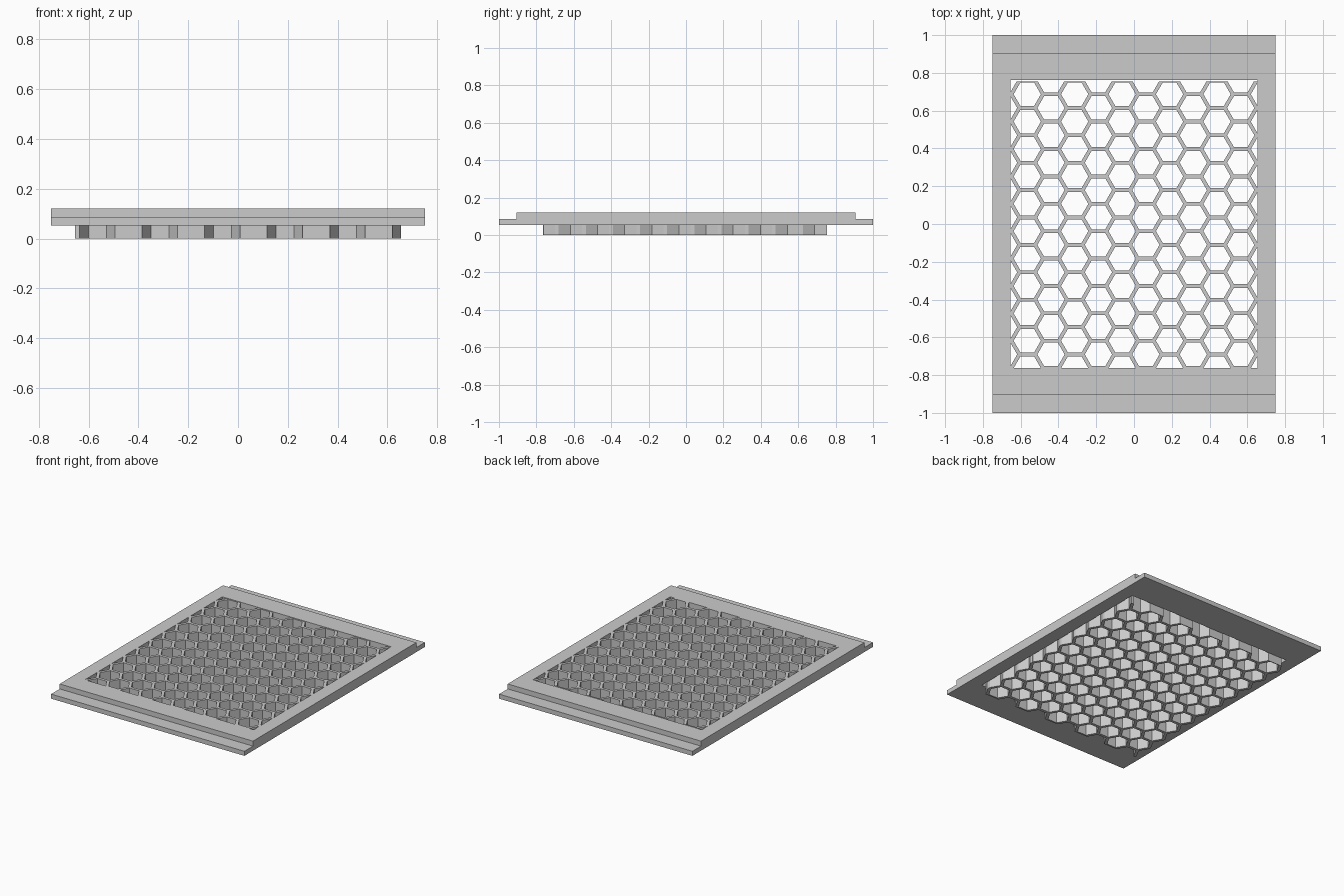
import bpy, bmesh, math

if "Cube" in bpy.data.objects:
    bpy.data.objects.remove(bpy.data.objects["Cube"])

grey = bpy.data.materials.new("light grey")
grey.diffuse_color = (0.6, 0.6, 0.6, 1)
grey.use_nodes = True
grey.node_tree.nodes["Principled BSDF"].inputs["Base Color"].default_value = grey.diffuse_color


def prism(name, outlines, depth):
    """Closed prisms made by extruding flat outlines along a vector."""
    bm = bmesh.new()
    for pts in outlines:
        face = bm.faces.new([bm.verts.new(p) for p in pts])
        out = bmesh.ops.extrude_face_region(bm, geom=[face], use_keep_orig=True)
        moved = [v for v in out["geom"] if isinstance(v, bmesh.types.BMVert)]
        bmesh.ops.translate(bm, verts=moved, vec=depth)
    bmesh.ops.recalc_face_normals(bm, faces=bm.faces)
    mesh = bpy.data.meshes.new(name)
    bm.to_mesh(mesh)
    bm.free()
    mesh.materials.append(grey)
    obj = bpy.data.objects.new(name, mesh)
    bpy.context.collection.objects.link(obj)
    return obj


def rect(x0, x1, y0, y1, z):
    return [(x0, y0, z), (x1, y0, z), (x1, y1, z), (x0, y1, z)]


def cut(target, cutter):
    mod = target.modifiers.new("cut", "BOOLEAN")
    mod.operation = "DIFFERENCE"
    mod.solver = "EXACT"
    mod.object = cutter
    bpy.context.view_layer.objects.active = target
    bpy.ops.object.modifier_apply(modifier=mod.name)
    bpy.data.objects.remove(cutter)


# Frame: stepped side profile swept across the width, with a window
LOW, LIP, TOP = 0.053, 0.085, 0.12
half = [(1.0, LOW), (1.0, LIP), (0.905, LIP), (0.905, TOP)]
profile = half + [(-y, z) for y, z in reversed(half)]
frame = prism("frame", [[(-0.75, y, z) for y, z in profile]], (1.5, 0, 0))
cut(frame, prism("window_cutter", [rect(-0.655, 0.655, -0.762, 0.762, -0.1)], (0, 0, 0.4)))

# Honeycomb grille: slab pierced by staggered flat-topped hexagons
PITCH, RIB = 0.145, 0.02
STEP = PITCH * math.sqrt(3) / 2
R = (PITCH - RIB) / math.sqrt(3)
hexes = []
for col in range(-6, 6):
    cx = (col + 0.5) * STEP
    offset = 0 if col % 2 else -PITCH / 2
    for row in range(-1, 12):
        cy = 0.687 + offset - row * PITCH
        if abs(cy) < 0.765 + PITCH / 2 - RIB / 2:
            hexes.append([(cx + R * math.cos(i * math.pi / 3),
                           cy + R * math.sin(i * math.pi / 3), -0.1) for i in range(6)])
grille = prism("honeycomb_grille", [rect(-0.655, 0.655, -0.765, 0.755, 0)], (0, 0, TOP))
cut(grille, prism("hexagon_cutter", hexes, (0, 0, 0.4)))
